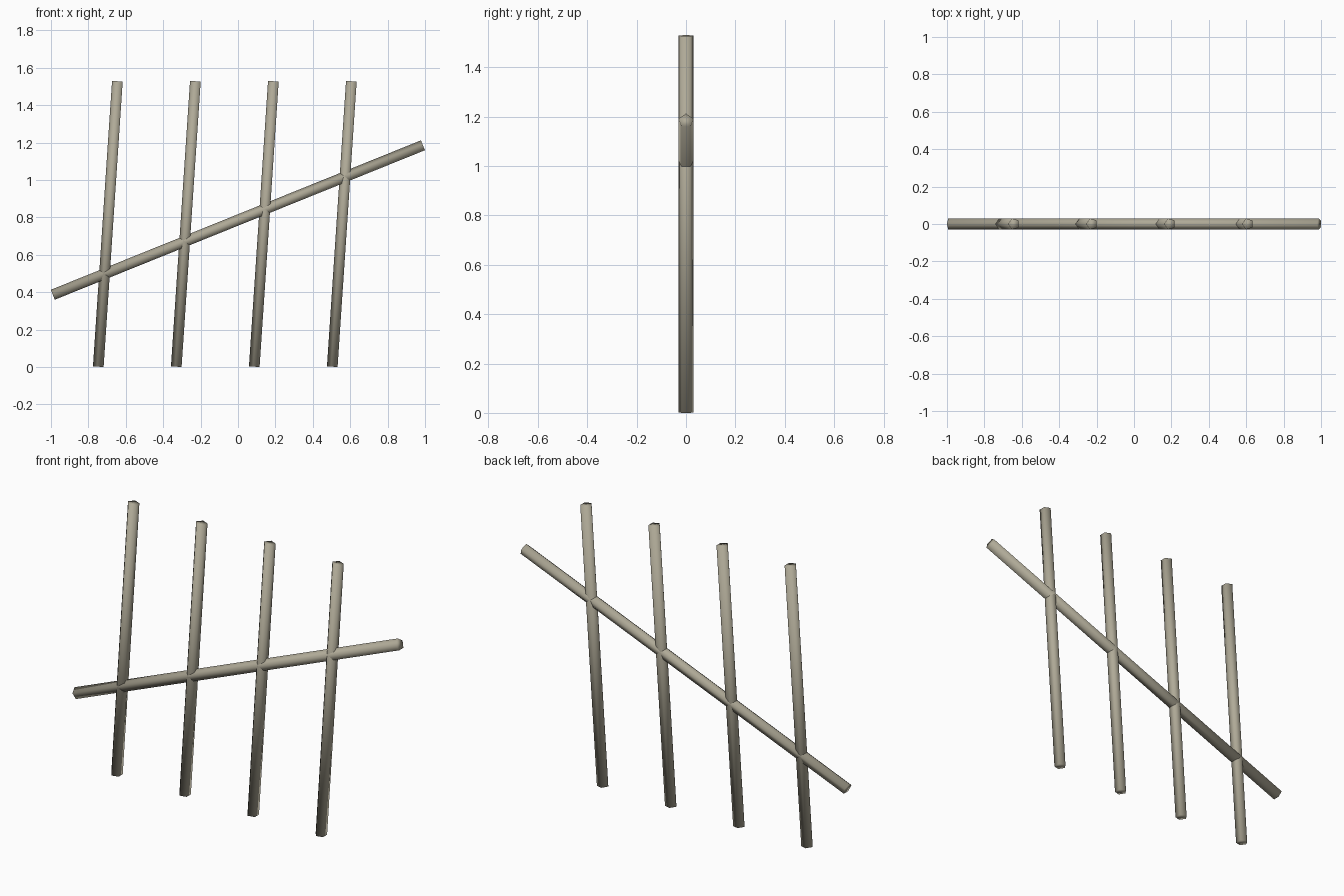
import bpy
import bmesh
import math
from mathutils import Vector

cube = bpy.data.objects.get("Cube")
if cube:
    bpy.data.objects.remove(cube, do_unlink=True)

SIDES = 5
RADIUS = 0.0315

# Single weathered wood colour
wood = bpy.data.materials.new("pale_wood")
wood.use_nodes = True
colour = (0.43, 0.40, 0.31, 1.0)
wood.diffuse_color = colour
wood.node_tree.nodes["Principled BSDF"].inputs["Base Color"].default_value = colour


def rod(name, start, end):
    """Five-sided capped rod in the xz plane, one ridge facing up or left."""
    start, end = Vector(start), Vector(end)
    axis = (end - start).normalized()
    ridge = Vector((-axis.z, 0, axis.x))
    side = Vector((0, 1, 0))
    bm = bmesh.new()
    rings = []
    for centre in (start, end):
        ring = []
        for i in range(SIDES):
            a = math.tau * i / SIDES
            ring.append(bm.verts.new(centre + RADIUS * (ridge * math.cos(a) + side * math.sin(a))))
        rings.append(ring)
    low, high = rings
    for i in range(SIDES):
        j = (i + 1) % SIDES
        bm.faces.new((low[i], low[j], high[j], high[i]))
    bm.faces.new(low)
    bm.faces.new(high)
    bmesh.ops.recalc_face_normals(bm, faces=bm.faces)
    for face in bm.faces:
        face.smooth = True
    mesh = bpy.data.meshes.new(name)
    bm.to_mesh(mesh)
    bm.free()
    mesh.materials.append(wood)
    obj = bpy.data.objects.new(name, mesh)
    bpy.context.collection.objects.link(obj)


# Four leaning uprights
for n in range(4):
    x = -0.744 + 0.417 * n
    rod(f"upright_{n + 1}", (x, 0, 0.002), (x + 0.102, 0, 1.528))

# Slanted bar crossing all of them
rod("cross_bar", (-0.989, 0, 0.384), (0.99, 0, 1.183))
